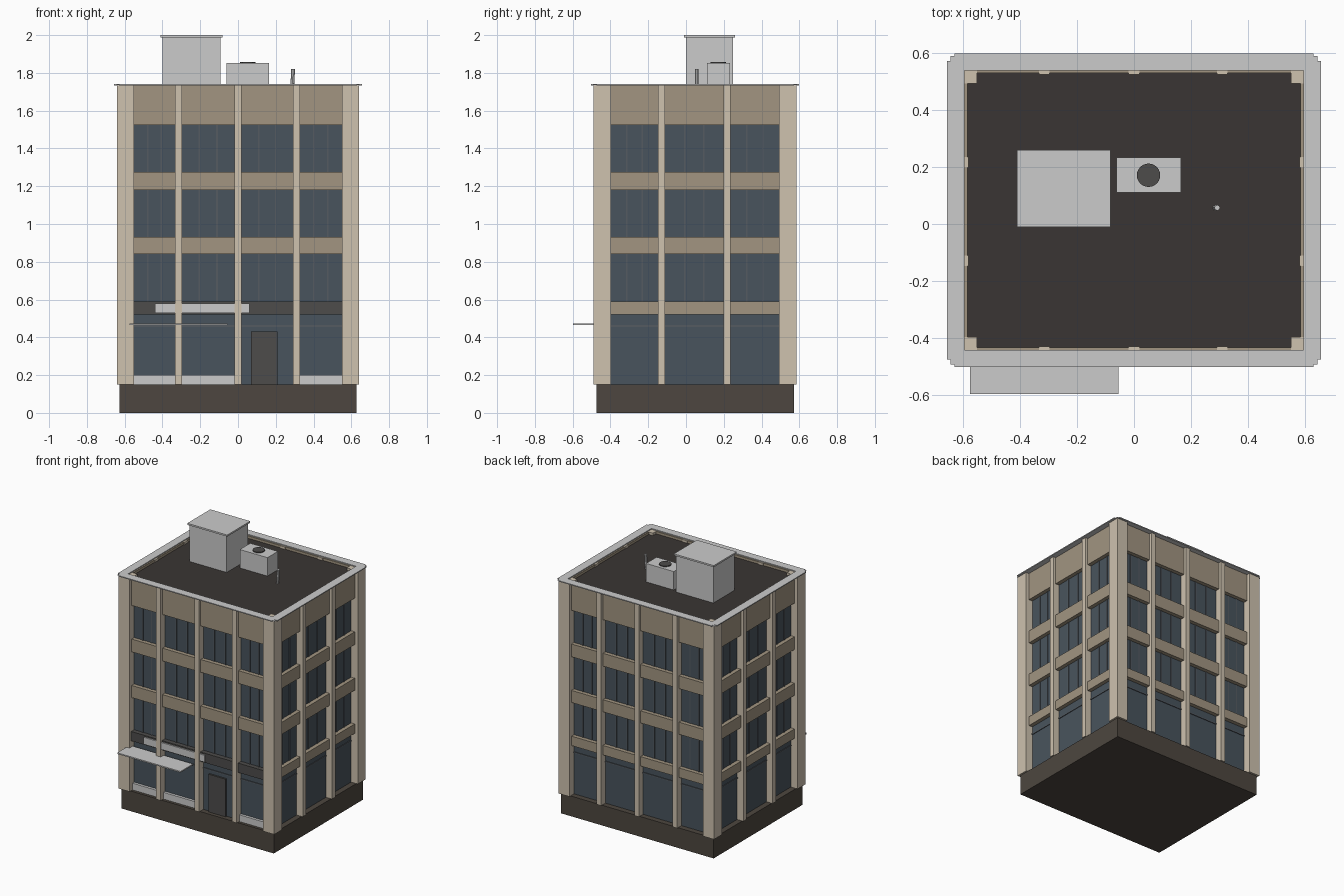
import bpy, math

if "Cube" in bpy.data.objects:
    bpy.data.objects.remove(bpy.data.objects["Cube"])

CY = 0.048                      # centre of the building plan in y
HX, HY = 0.64, 0.537            # half sizes to the outside of the corner piers


def material(name, r, g, b):
    m = bpy.data.materials.new(name)
    m.diffuse_color = (r, g, b, 1)
    m.use_nodes = True
    m.node_tree.nodes["Principled BSDF"].inputs["Base Color"].default_value = m.diffuse_color
    return m


STONE = material("pale_stone", 0.62, 0.54, 0.43)
TAN = material("tan_panel", 0.36, 0.30, 0.22)
GLASS = material("dark_glass", 0.066, 0.088, 0.11)
FRAME = material("window_frame", 0.09, 0.105, 0.12)
BASE = material("dark_base", 0.075, 0.062, 0.05)
ROOF = material("roof_felt", 0.042, 0.036, 0.033)
DARK = material("dark_metal", 0.075, 0.072, 0.07)


def box(name, x, y, z, mat=None):
    """Axis aligned box from (min, max) pairs."""
    bpy.ops.mesh.primitive_cube_add(size=1, location=[sum(p) / 2 for p in (x, y, z)])
    o = bpy.context.object
    o.name = name
    o.scale = [abs(p[1] - p[0]) for p in (x, y, z)]
    bpy.ops.object.transform_apply(location=False, rotation=False, scale=True)
    if mat:
        o.data.materials.append(mat)
    return o


def cylinder(name, r, loc, h, mat=None, sides=24):
    bpy.ops.mesh.primitive_cylinder_add(radius=r, depth=h, location=loc, vertices=sides)
    o = bpy.context.object
    o.name = name
    bpy.ops.object.shade_smooth_by_angle()
    if mat:
        o.data.materials.append(mat)
    return o


def wall_box(name, side, u, d, z, mat=None):
    """Box on a wall: u runs along the wall, d is depth inward from the pier face."""
    if side in ("front", "back"):
        s = -1 if side == "front" else 1
        return box(name, u, sorted(CY + s * (HY - k) for k in d), z, mat)
    s = -1 if side == "left" else 1
    return box(name, sorted(s * (HX - k) for k in d), u, z, mat)


# Base, glazed core and roof deck
box("base", (-0.627, 0.627), (CY - 0.523, CY + 0.523), (0, 0.15), BASE)
box("glazed_core", (-0.585, 0.585), (CY - 0.482, CY + 0.482), (0.15, 1.70), GLASS)
box("roof_deck", (-0.594, 0.594), (CY - 0.49, CY + 0.49), (1.69, 1.715), ROOF)

# Corner piers with their cap blocks
for sx in (-1, 1):
    for sy in (-1, 1):
        box("corner_pier", sorted((sx * 0.55, sx * HX)),
            sorted((CY + sy * 0.445, CY + sy * HY)), (0.15, 1.733), STONE)
        box("corner_cap", sorted((sx * 0.595, sx * 0.644)),
            sorted((CY + sy * 0.49, CY + sy * 0.541)), (1.733, 1.7395))

# Repeating wall bays: piers, spandrel bands and window bars
FLOORS = [(0.15, 0.52), (0.59, 0.84), (0.93, 1.18), (1.275, 1.525)]
BANDS = [(0.52, 0.59), (0.84, 0.93), (1.18, 1.275), (1.525, 1.733)]
for side in ("front", "back", "left", "right"):
    wide = side in ("front", "back")
    ends = (-0.55, 0.55) if wide else (CY - 0.445, CY + 0.445)
    piers = (-0.315, 0.0, 0.31) if wide else (-0.129, 0.216)
    for p in piers:
        wall_box("pier", side, (p - 0.0185, p + 0.0185), (0.004, 0.06), (0.15, 1.733), STONE)
    for i, z in enumerate(BANDS):
        front_sign = side == "front" and i == 0
        wall_box("sign_fascia" if front_sign else "spandrel", side, ends,
                 (0.02 if front_sign else 0.025, 0.056), z, DARK if front_sign else TAN)
    wall_box("transom", side, ends, (0.05, 0.06), (0.456, 0.464), FRAME)
    edges = [ends[0]] + [e for p in piers for e in (p - 0.0185, p + 0.0185)] + [ends[1]]
    for a, b in zip(edges[::2], edges[1::2]):
        for z in FLOORS[1:]:
            for t in (1 / 3, 2 / 3):
                u = a + (b - a) * t
                wall_box("window_bar", side, (u - 0.004, u + 0.004), (0.05, 0.06), z, FRAME)

# Roof edge coping
for sy in (-1, 1):
    box("coping_long", (-0.63, 0.63), sorted((CY + sy * 0.49, CY + sy * 0.55)), (1.733, 1.74))
for sx in (-1, 1):
    box("coping_short", sorted((sx * 0.594, sx * 0.656)), (CY - 0.523, CY + 0.523), (1.733, 1.74))

# Shop front: low panels, door, sign board and canopy
for u in ((-0.55, -0.3335), (-0.2965, -0.0185), (0.3285, 0.55)):
    wall_box("low_panel", "front", u, (0.035, 0.06), (0.15, 0.20))
wall_box("door", "front", (0.07, 0.21), (0.042, 0.06), (0.15, 0.43), DARK)
wall_box("sign_board", "front", (-0.44, 0.06), (0.01, 0.03), (0.528, 0.58))
box("canopy", (-0.575, -0.055), (-0.597, -0.45), (0.465, 0.474))

# Rooftop equipment
box("stair_housing", (-0.40, -0.093), (0.0, 0.25), (1.71, 1.99))
box("stair_housing_lid", (-0.41, -0.082), (-0.01, 0.26), (1.988, 2.0))
box("air_unit", (-0.062, 0.165), (0.11, 0.233), (1.71, 1.852))
cylinder("air_unit_fan", 0.041, (0.051, 0.171, 1.854), 0.008, DARK)
pipe = cylinder("vent_pipe", 0.010, (0.289, 0.057, 1.765), 0.11, sides=8)
pipe.rotation_euler = (0, math.radians(3), 0)
